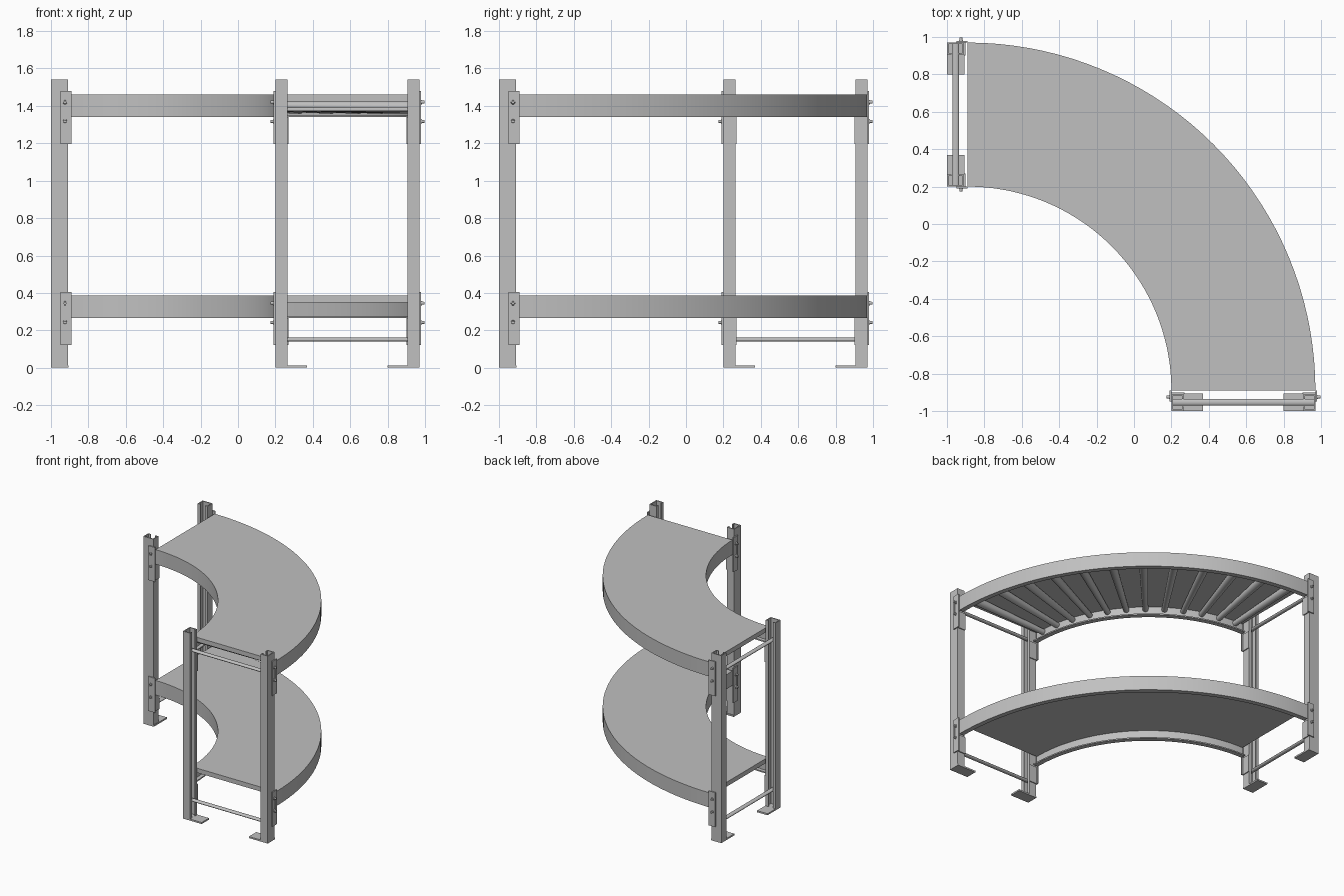
import bpy, bmesh, math
from mathutils import Matrix, Vector

cube = bpy.data.objects.get("Cube")
if cube:
    bpy.data.objects.remove(cube, do_unlink=True)

grey = bpy.data.materials.new("steel grey")
grey.use_nodes = True
grey.diffuse_color = (0.53, 0.53, 0.53, 1)
grey.node_tree.nodes["Principled BSDF"].inputs["Base Color"].default_value = grey.diffuse_color

PIVOT = -0.89             # shared x and y of the bend centre
R_IN, R_OUT = 1.09, 1.86
LEVELS = {"lower": 0.385, "upper": 1.46}


def finish(name, bm, swap=False, smooth=False):
    """Turn a bmesh into an object, optionally reflected across the x = y diagonal."""
    if swap:
        for v in bm.verts:
            v.co.x, v.co.y = v.co.y, v.co.x
    bmesh.ops.recalc_face_normals(bm, faces=bm.faces)
    mesh = bpy.data.meshes.new(name)
    bm.to_mesh(mesh)
    bm.free()
    mesh.materials.append(grey)
    obj = bpy.data.objects.new(name, mesh)
    bpy.context.collection.objects.link(obj)
    if smooth:
        bpy.ops.object.select_all(action='DESELECT')
        obj.select_set(True)
        bpy.context.view_layer.objects.active = obj
        bpy.ops.object.shade_smooth_by_angle(angle=math.radians(35))
    return obj


def add_box(bm, x, y, z):
    size = Matrix.Diagonal((x[1] - x[0], y[1] - y[0], z[1] - z[0], 1))
    centre = Vector((sum(x) / 2, sum(y) / 2, sum(z) / 2))
    bmesh.ops.create_cube(bm, size=1, matrix=Matrix.Translation(centre) @ size)


def add_rod(bm, a, b, r1, r2, sides=20):
    a, b = Vector(a), Vector(b)
    turn = (b - a).to_track_quat('Z', 'Y').to_matrix().to_4x4()
    bmesh.ops.create_cone(bm, cap_ends=True, segments=sides, radius1=r1, radius2=r2,
                          depth=(b - a).length, matrix=Matrix.Translation((a + b) / 2) @ turn)


def extrude(bm, points, offset):
    face = bm.faces.new([bm.verts.new(p) for p in points])
    out = bmesh.ops.extrude_face_region(bm, geom=[face])
    bmesh.ops.translate(bm, vec=offset, verts=[g for g in out["geom"] if isinstance(g, bmesh.types.BMVert)])


def sweep(name, profile, steps=36):
    """Sweep a closed (radius, z) profile through the quarter bend."""
    bm = bmesh.new()
    rings = []
    for i in range(steps + 1):
        a = math.pi / 2 * i / steps
        rings.append([bm.verts.new((PIVOT + r * math.cos(a), PIVOT + r * math.sin(a), z)) for r, z in profile])
    n = len(profile)
    for p, q in zip(rings, rings[1:]):
        for k in range(n):
            bm.faces.new((p[k], p[(k + 1) % n], q[(k + 1) % n], q[k]))
    bm.faces.new(rings[0])
    bm.faces.new(rings[-1])
    return finish(name, bm, smooth=True)


# Curved decks with side rails that turn inward at the bottom
WALL, LIP, DROP = 0.01, 0.04, 0.12
for level, top in LEVELS.items():
    low = top - DROP
    sweep(level + "_deck", [(R_IN + WALL, top), (R_OUT - WALL, top),
                            (R_OUT - WALL, top - 0.037), (R_IN + WALL, top - 0.037)])
    for side, r, d in (("inner", R_IN, 1), ("outer", R_OUT, -1)):
        sweep(f"{level}_{side}_rail", [(r, low), (r, top), (r + d * WALL, top), (r + d * WALL, low + WALL),
                                       (r + d * LIP, low + WALL), (r + d * LIP, low)])

# Tapered rollers beneath the upper deck
COUNT = 12
for i in range(COUNT):
    a = math.pi / 2 * (i + 0.5) / COUNT
    ends = [(PIVOT + r * math.cos(a), PIVOT + r * math.sin(a), z)
            for r, z in ((R_IN + WALL, 1.402), (R_OUT - WALL, 1.392))]
    bm = bmesh.new()
    add_rod(bm, *ends, 0.022, 0.034)
    finish(f"roller_{i + 1}", bm, smooth=True)

# End frames: the front one, and its reflection at the back
WEB, Y0, Y1, HEIGHT, T = 0.065, -1.0, -0.91, 1.54, 0.008
for frame, swap in (("front", False), ("back", True)):
    for side, x0, d in (("inner", 0.2, 1), ("outer", 0.97, -1)):
        def span(a, b):
            """An x range measured inward from the outside of the leg."""
            return sorted((x0 + d * a, x0 + d * b))

        # Lipped channel leg, open towards its partner
        half = [(WEB, Y0 + 0.025), (WEB, Y0), (0, Y0)]
        inside = [(T, Y0 + T), (WEB - T, Y0 + T), (WEB - T, Y0 + 0.025)]
        flip = lambda pts: [(u, Y0 + Y1 - y) for u, y in reversed(pts)]
        outline = half + flip(half) + flip(inside) + inside
        bm = bmesh.new()
        extrude(bm, [(x0 + d * u, y, 0) for u, y in outline], (0, 0, HEIGHT))
        finish(f"{frame}_{side}_leg", bm, swap)

        # Foot plate
        bm = bmesh.new()
        add_box(bm, span(0, 0.17), (Y0, Y1 + 0.005), (0, 0.013))
        finish(f"{frame}_{side}_foot", bm, swap)

        for level, top in LEVELS.items():
            # Angle bracket with a long slot on its outer face
            z0, z1 = top - 0.263, top + 0.02
            bm = bmesh.new()
            add_box(bm, span(-0.009, 0), (-0.95, -0.89), (z0, z1))
            bracket = finish(f"{frame}_{level}_{side}_bracket", bm, swap)
            bm = bmesh.new()
            add_box(bm, span(0, WEB + 0.004), (Y1, Y1 + T), (z0, top - DROP))
            finish(f"{frame}_{level}_{side}_bracket_flange", bm, swap)

            bm = bmesh.new()
            pill = []
            for k in range(16):
                a = math.pi * (k + 0.5) / 8
                zc = top - 0.045 if math.sin(a) > 0 else top - 0.13
                pill.append((x0 - d * 0.004, -0.925 + 0.014 * math.cos(a), zc + 0.014 * math.sin(a)))
            extrude(bm, pill, (-d * 0.02, 0, 0))
            cutter = finish("slot_cutter", bm, swap)
            cutter.hide_render = True
            cutter.hide_viewport = True
            cutter.parent = bracket
            cut = bracket.modifiers.new("slot", 'BOOLEAN')
            cut.operation = 'DIFFERENCE'
            cut.solver = 'EXACT'
            cut.object = cutter

            # Bolts with washers
            bm = bmesh.new()
            for z in (top - 0.04, top - 0.143):
                for r, reach in ((0.013, 0.014), (0.009, 0.026)):
                    add_rod(bm, (x0, -0.925, z), (x0 - d * reach, -0.925, z), r, r * 0.85, 12)
            finish(f"{frame}_{level}_{side}_bolts", bm, swap)

    # Cross bars tying the two legs together
    for level, z in (("lower", 0.15), ("upper", 1.38)):
        bm = bmesh.new()
        add_rod(bm, (0.208, 0, 0), (0.962, 0, 0), 1, 1)
        for v in bm.verts:
            v.co.y = -0.953 + v.co.y * 0.018
            v.co.z = z + v.co.z * 0.011
        finish(f"{frame}_{level}_cross_bar", bm, swap, smooth=True)
